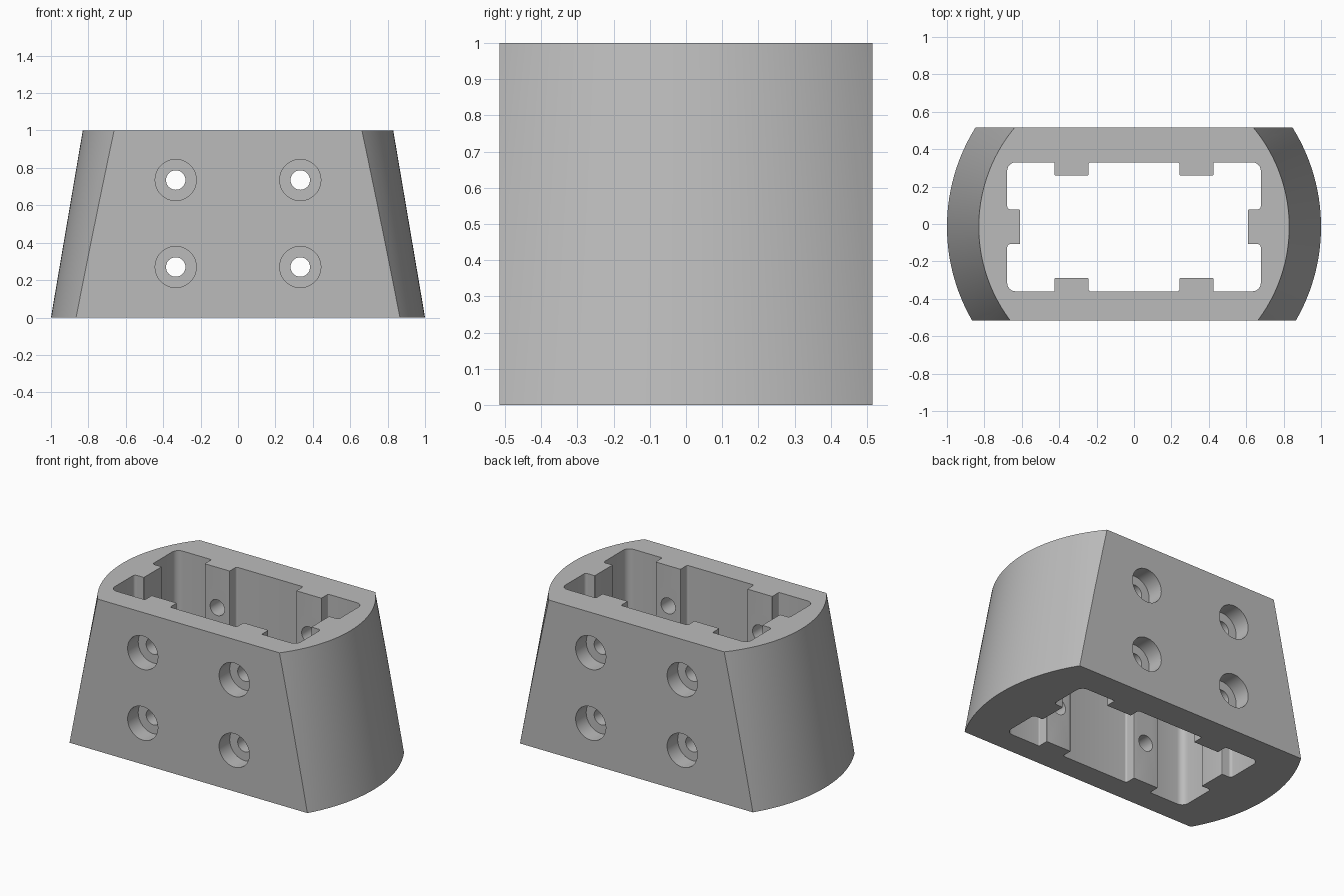
import bpy, bmesh, math
from mathutils import Matrix, Vector

if "Cube" in bpy.data.objects:
    bpy.data.objects.remove(bpy.data.objects["Cube"], do_unlink=True)

CY = -0.015      # axis of the tapered body
HALF_Y = 0.515   # flat front and back faces


def make_object(name, bm, helper=False):
    bmesh.ops.recalc_face_normals(bm, faces=bm.faces)
    mesh = bpy.data.meshes.new(name)
    bm.to_mesh(mesh)
    bm.free()
    ob = bpy.data.objects.new(name, mesh)
    bpy.context.collection.objects.link(ob)
    ob.hide_render = helper
    return ob


def rounded(corners, steps=6):
    """Round each (x, y, radius) corner of a right-angled outline."""
    points = []
    for i, (x, y, r) in enumerate(corners):
        p = Vector((x, y))
        a = (Vector(corners[i - 1][:2]) - p).normalized() * r
        b = (Vector(corners[(i + 1) % len(corners)][:2]) - p).normalized() * r
        for s in range(steps + 1):
            t = s / steps * math.pi / 2
            points.append(p + a * (1 - math.sin(t)) + b * (1 - math.cos(t)))
    return points


# Tapered round body, sliced flat at front and back
bm = bmesh.new()
bmesh.ops.create_cone(bm, cap_ends=True, segments=160, radius1=1, radius2=0.83,
                      depth=1, matrix=Matrix.Translation((0, CY, 0.5)))
for side in (-1, 1):
    cut = bmesh.ops.bisect_plane(bm, geom=bm.verts[:] + bm.edges[:] + bm.faces[:],
                                 plane_co=(0, side * HALF_Y, 0),
                                 plane_no=(0, side, 0), clear_outer=True)
    edges = [e for e in cut["geom_cut"] if isinstance(e, bmesh.types.BMEdge)]
    bmesh.ops.edgeloop_fill(bm, edges=edges)
body = make_object("tapered_housing", bm)

# Through pocket with ribs: one quarter outline, mirrored
quarter = [(0.61, 0.0925, 0.004), (0.678, 0.0925, 0.018), (0.678, 0.345, 0.045),
           (0.425, 0.345, 0.006), (0.425, 0.275, 0.004),
           (0.243, 0.275, 0.004), (0.243, 0.345, 0.012)]
half = quarter + [(-x, y, r) for x, y, r in reversed(quarter)]
outline = half + [(x, -y, r) for x, y, r in reversed(half)]
bm = bmesh.new()
face = bm.faces.new([bm.verts.new((p.x, p.y + CY, -0.2)) for p in rounded(outline)])
top = bmesh.ops.extrude_face_region(bm, geom=[face])["geom"]
bmesh.ops.translate(bm, vec=(0, 0, 1.4),
                    verts=[v for v in top if isinstance(v, bmesh.types.BMVert)])
cutters = [make_object("pocket_cutter", bm, True)]


# Screw holes through both walls, counterbored from outside
def hole_cutter(name, radius, y, length):
    bm = bmesh.new()
    for x in (-0.333, 0.333):
        for z in (0.27, 0.735):
            place = Matrix.Translation((x, y, z)) @ Matrix.Rotation(math.pi / 2, 4, "X")
            bmesh.ops.create_cone(bm, cap_ends=True, segments=48, radius1=radius,
                                  radius2=radius, depth=length, matrix=place)
    cutters.append(make_object(name, bm, True))


hole_cutter("screw_hole_cutter", 0.052, 0, 1.4)
for side, label in ((-1, "front"), (1, "back")):
    hole_cutter(label + "_counterbore_cutter", 0.11, side * HALF_Y, 0.22)

for cutter in cutters:
    mod = body.modifiers.new(cutter.name, "BOOLEAN")
    mod.operation = "DIFFERENCE"
    mod.solver = "EXACT"
    mod.object = cutter

# Bake the cuts and remove the cutters
bpy.context.view_layer.update()
baked = bpy.data.meshes.new_from_object(
    body.evaluated_get(bpy.context.evaluated_depsgraph_get()))
body.modifiers.clear()
body.data = baked
for cutter in cutters:
    bpy.data.objects.remove(cutter, do_unlink=True)

# Plain grey finish
grey = bpy.data.materials.new("plain_grey")
grey.use_nodes = True
colour = (0.5, 0.5, 0.5, 1)
grey.diffuse_color = colour
grey.node_tree.nodes["Principled BSDF"].inputs["Base Color"].default_value = colour
body.data.materials.clear()
body.data.materials.append(grey)

bpy.ops.object.select_all(action="DESELECT")
body.select_set(True)
bpy.context.view_layer.objects.active = body
bpy.ops.object.shade_smooth_by_angle(angle=math.radians(30))
